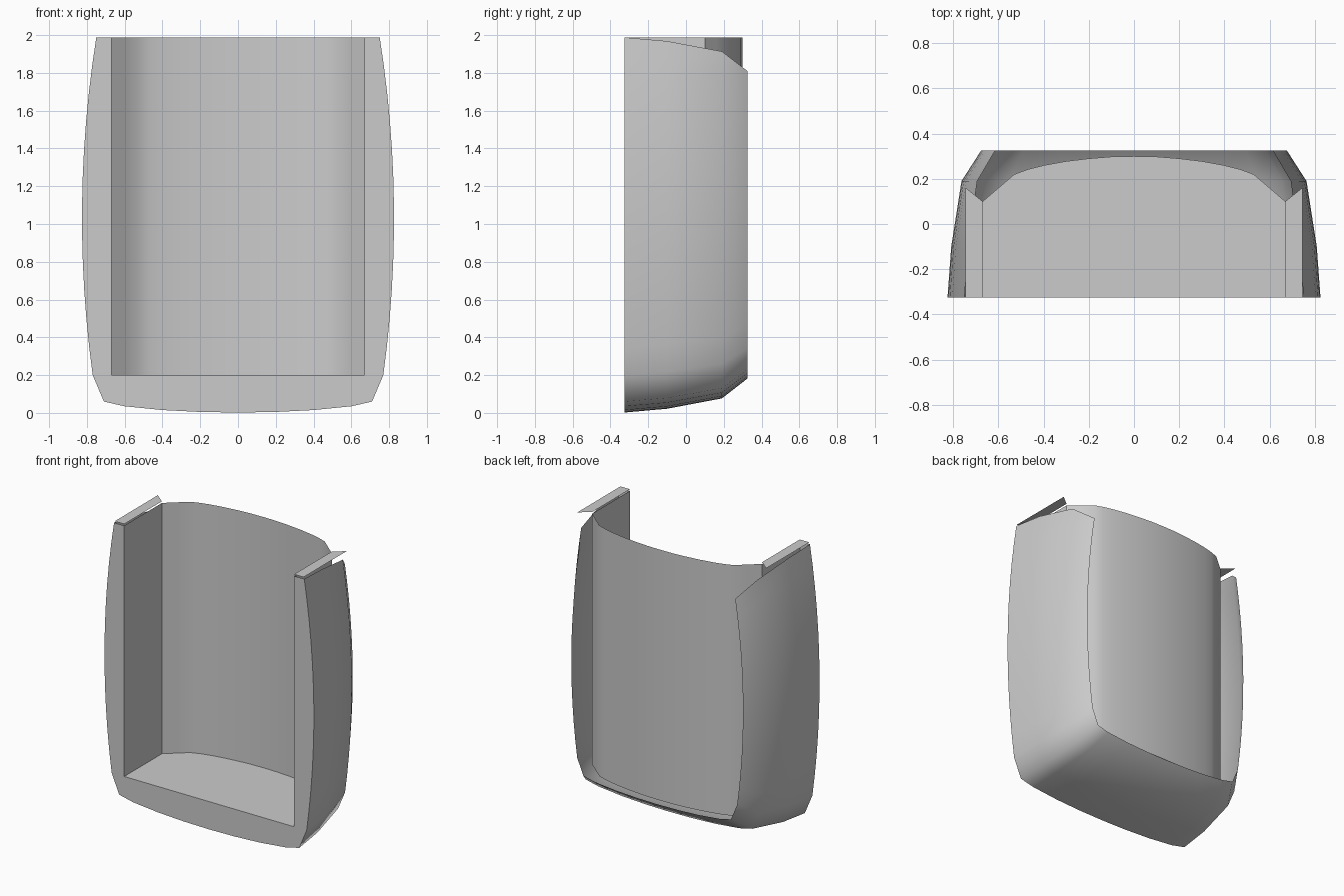
import bpy, bmesh

cube = bpy.data.objects.get("Cube")
if cube:
    bpy.data.objects.remove(cube, do_unlink=True)

grey = bpy.data.materials.new("light grey")
grey.use_nodes = True
colour = (0.6, 0.6, 0.6, 1)
grey.diffuse_color = colour
grey.node_tree.nodes["Principled BSDF"].inputs["Base Color"].default_value = colour

FRONT, TOP, FLOOR, INNER, MID = -0.325, 1.988, 0.2, 0.67, 1.0


def make(name, rows, smooth=False):
    """Sheet through rows of points; a single row makes one flat face."""
    bm = bmesh.new()
    grid = [[bm.verts.new(p) for p in row] for row in rows]
    if len(grid) == 1:
        bm.faces.new(grid[0])
    for a, b in zip(grid, grid[1:]):
        for i in range(len(a) - 1):
            bm.faces.new((a[i], a[i + 1], b[i + 1], b[i]))
    for f in bm.faces:
        f.smooth = smooth
    mesh = bpy.data.meshes.new(name)
    bm.to_mesh(mesh)
    bm.free()
    mesh.materials.append(grey)
    obj = bpy.data.objects.new(name, mesh)
    bpy.context.collection.objects.link(obj)
    return obj


def mirrored(points):
    """Half profile starting on the centre line, extended to both sides."""
    return [(-x, v) for x, v in reversed(points[1:])] + points


# Barrel-shaped outline: shallow bottom, cut corner, bowed side
half = [(0, 0.002), (0.2, 0.005), (0.4, 0.015), (0.6, 0.035), (0.71, 0.06)]
for i in range(13):
    z = FLOOR + (TOP - FLOOR) * i / 12
    half.append((0.826 - 0.076 * ((z - 1.03) / 0.96) ** 2, z))
outline = mirrored(half)

# Outer skin, shrinking towards the open back
rings = [(FRONT, 1), (-0.1, 0.98), (0.19, 0.925), (0.325, 0.82)]
make("outer_shell",
     [[(x * s, y, MID + (z - MID) * s) for x, z in outline] for y, s in rings],
     smooth=True)

# Flat front rim around the opening
opening = [(INNER, TOP), (INNER, FLOOR), (-INNER, FLOOR), (-INNER, TOP)]
make("front_rim", [[(x, FRONT, z) for x, z in outline + opening]])

# Curved back panel of the recess
arc = mirrored([(0, 0.3), (0.1, 0.298), (0.2, 0.29), (0.3, 0.278), (0.4, 0.26),
                (0.47, 0.242), (0.53, 0.22), (0.6, 0.16), (INNER, 0.1)])
make("back_panel", [[(x, y, z) for x, y in arc] for z in (FLOOR, TOP)], smooth=True)

# Recess floor
make("recess_floor", [[(-INNER, FRONT, FLOOR), (INNER, FRONT, FLOOR)]
                      + [(x, y, FLOOR) for x, y in reversed(arc)]])

# Side walls and the thin top strips above them
for side, s in (("left", 1), ("right", -1)):
    make(side + "_recess_wall",
         [[(s * INNER, y, z) for y in (FRONT, 0.1)[::s]] for z in (TOP, FLOOR)])
    strip = [(INNER, FRONT), (0.745, FRONT), (0.745, 0.16), (INNER, 0.1)]
    make(side + "_top_strip", [[(s * x, y, 2.0) for x, y in strip[::s]]])
